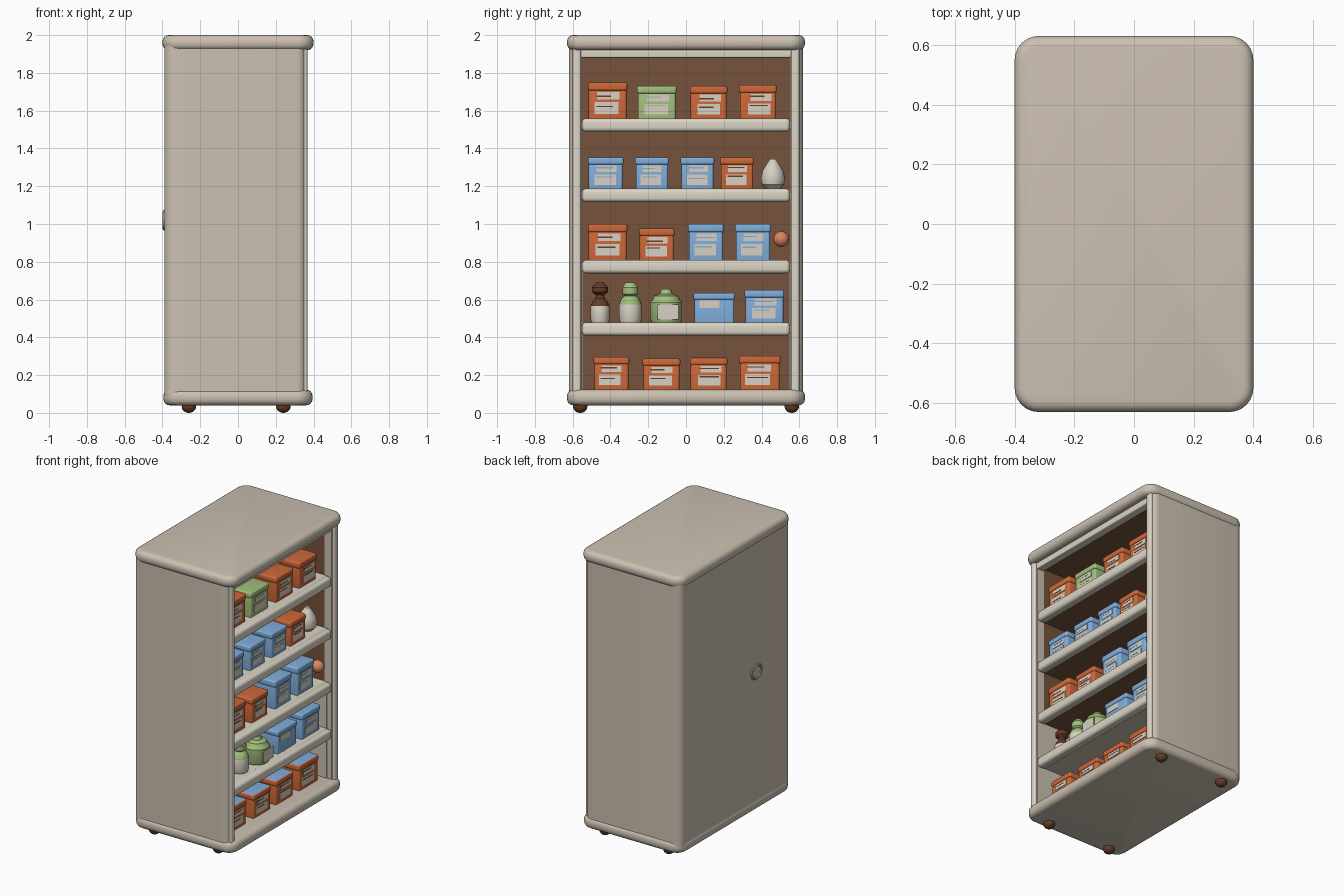
import bpy, bmesh, math, random
from mathutils import Vector, Matrix

random.seed(4)
if "Cube" in bpy.data.objects:
    bpy.data.objects.remove(bpy.data.objects["Cube"])
made = []


def material(name, rgb):
    m = bpy.data.materials.new(name)
    m.use_nodes = True
    m.diffuse_color = (*rgb, 1)
    node = m.node_tree.nodes["Principled BSDF"]
    node.inputs["Base Color"].default_value = (*rgb, 1)
    node.inputs["Roughness"].default_value = 0.8
    return m


CREAM = material("warm cream", (0.60, 0.53, 0.44))
IVORY = material("ivory", (0.72, 0.67, 0.57))
BROWN = material("wood brown", (0.18, 0.085, 0.045))
ORANGE = material("orange", (0.62, 0.14, 0.04))
BLUE = material("sky blue", (0.22, 0.43, 0.72))
GREEN = material("leaf green", (0.36, 0.53, 0.20))
LABEL = material("label white", (0.68, 0.63, 0.55))
DARK = material("dark brown", (0.13, 0.045, 0.02))
SALMON = material("salmon", (0.70, 0.24, 0.12))


def finish(name, bm, *mats):
    bmesh.ops.recalc_face_normals(bm, faces=bm.faces)
    me = bpy.data.meshes.new(name)
    bm.to_mesh(me)
    bm.free()
    for m in mats:
        me.materials.append(m)
    ob = bpy.data.objects.new(name, me)
    bpy.context.scene.collection.objects.link(ob)
    made.append(ob)
    return ob


def block(name, lo, hi, mat, corner=0, edge=0, top=None, under=None):
    """Box with rounded upright corners, softened rims and optional top or underside colour."""
    bm = bmesh.new()
    lo, hi = Vector(lo), Vector(hi)
    bmesh.ops.create_cube(bm, size=1, matrix=Matrix.Translation((lo + hi) / 2)
                          @ Matrix.Diagonal((*(hi - lo), 1)))
    if corner:
        up = [e for e in bm.edges if abs(e.verts[0].co.z - e.verts[1].co.z) > 1e-4]
        bmesh.ops.bevel(bm, geom=up, offset=corner, segments=6, profile=0.5, affect='EDGES')
    if edge:
        rim = [e for e in bm.edges if abs(e.verts[0].co.z - e.verts[1].co.z) < 1e-5]
        bmesh.ops.bevel(bm, geom=rim, offset=edge, segments=4, profile=0.5, affect='EDGES')
    bm.normal_update()
    for f in bm.faces:
        if top and f.normal.z > 0.9:
            f.material_index = 1
        if under and f.normal.z < -0.9:
            f.material_index = 1
    return finish(name, bm, mat, *[m for m in (top or under,) if m])


def lathe(name, x, y, profile, low, high, split):
    """Turned shape from (radius, height) points, two colours divided at a height."""
    bm = bmesh.new()
    n = 20
    rings = [[bm.verts.new((x + r * math.cos(k * math.tau / n),
                            y + r * math.sin(k * math.tau / n), z)) for k in range(n)]
             for r, z in profile]
    for a, b in zip(rings, rings[1:]):
        for k in range(n):
            f = bm.faces.new((a[k], a[(k + 1) % n], b[(k + 1) % n], b[k]))
            f.material_index = int(f.calc_center_median().z > split)
    bm.faces.new(rings[0])
    bm.faces.new(rings[-1]).material_index = 1
    return finish(name, bm, low, high)


def ball(name, centre, size, mat):
    bm = bmesh.new()
    bmesh.ops.create_uvsphere(bm, u_segments=20, v_segments=12, radius=1,
                              matrix=Matrix.Translation(centre) @ Matrix.Diagonal((*size, 1)))
    return finish(name, bm, mat)


# Cabinet shell: U-shaped plan with rounded corners, extruded upward
BACK, FRONT, STRIP = 0.0, 0.36, 0.29
OUT, INN, R = 0.62, 0.55, 0.05
half = [(BACK, INN), (STRIP, INN), (FRONT - 0.015, INN), (FRONT, INN + 0.015)]
for cx, start in ((FRONT - R, 0), (-0.39 + R, 90)):
    for k in range(7):
        a = math.radians(start + k * 15)
        half.append((cx + R * math.cos(a), OUT - R + R * math.sin(a)))
plan = half + [(x, -y) for x, y in reversed(half)]
bm = bmesh.new()
face = bm.faces.new([bm.verts.new((x, y, 0.08)) for x, y in plan])
ext = bmesh.ops.extrude_face_region(bm, geom=[face])
bmesh.ops.translate(bm, vec=(0, 0, 1.87), verts=[v for v in ext["geom"] if isinstance(v, bmesh.types.BMVert)])
for f in bm.faces:
    c = f.calc_center_median()
    if len(f.verts) == 4 and abs(c.y) < INN + 0.001 and -0.01 < c.x < STRIP:
        f.material_index = 1
finish("cabinet_shell", bm, CREAM, BROWN)

# Top and base slabs, header and ceiling
block("top_slab", (-0.40, -0.63, 1.92), (0.40, 0.63, 2.0), CREAM, 0.08, 0.034)
block("base_slab", (-0.395, -0.63, 0.04), (0.395, 0.63, 0.123), CREAM, 0.08, 0.034)
block("header_rail", (0.29, -0.56, 1.88), (0.35, 0.56, 1.93), IVORY, 0, 0.008)
block("ceiling_board", (-0.01, -0.555, 1.895), (0.30, 0.555, 1.93), BROWN)
for s, side in ((1, "left"), (-1, "right")):
    ys = sorted((s * 0.546, s * 0.555))
    block(side + "_lower_lining", (-0.001, ys[0], 0.11), (0.31, ys[1], 0.76), CREAM)
    ys = sorted((s * 0.555, s * 0.60))
    block(side + "_front_post", (0.33, ys[0], 0.10), (0.368, ys[1], 1.93), IVORY, 0.014)

# Feet
for x in (-0.26, 0.24):
    for y in (-0.56, 0.56):
        ball("foot", (x, y, 0.033), (0.038, 0.038, 0.033), DARK)

# Shelves with soft front rails
FLOORS = (1.555, 1.183, 0.805, 0.475, 0.122)
for i, z in enumerate(FLOORS[:4]):
    block("shelf_board", (-0.01, -0.552, z - 0.055), (0.31, 0.552, z), IVORY,
          under=CREAM if i == 3 else BROWN)
    block("shelf_rail", (0.285, -0.55, z - 0.066), (0.352, 0.55, z + 0.004), IVORY, 0.02, 0.02)


# Boxes with lids, labels and print lines
def carton(y0, y1, z, height, mat, top=None, plain=False):
    x0, x1, w = 0.10, 0.285, y1 - y0
    seam = z + height * 0.80
    block("box_body", (x0, y0 + 0.005, z - 0.003), (x1 - 0.005, y1 - 0.005, seam), mat, 0.012, 0.006)
    block("box_lid", (x0 - 0.003, y0, seam - 0.004), (x1, y1, z + height), mat, 0.014, 0.01, top=top)
    mid = (y0 + y1) / 2

    def plate(name, a, b, low, high, m, out):
        block(name, (x1 - 0.009, mid + a * w, z + low * height),
              (x1 - 0.005 + out, mid + b * w, z + high * height), m)
    if plain:
        plate("box_label", -0.36, 0.12, 0.50, 0.76, LABEL, 0.003)
        return
    shift = random.uniform(-0.05, 0.05)
    pale = LABEL
    plate("box_label", shift - 0.30, shift + 0.30, 0.14, 0.46, pale, 0.003)
    plate("box_title", shift - 0.24, shift + 0.32, 0.54, 0.74, pale, 0.003)
    for k in range(2):
        h = (0.36, 0.63)[k] + random.uniform(-0.04, 0.04)
        plate("print_line", shift - 0.26, shift + random.uniform(0.1, 0.26), h, h + 0.035,
              DARK if mat == ORANGE else mat, 0.004)


ROWS = (
    ((-0.52, -0.31, 0.195, ORANGE), (-0.26, -0.05, 0.175, GREEN),
     (0.02, 0.22, 0.175, ORANGE), (0.28, 0.48, 0.18, ORANGE)),
    ((-0.52, -0.33, 0.17, BLUE), (-0.27, -0.09, 0.17, BLUE),
     (-0.03, 0.15, 0.17, BLUE), (0.18, 0.36, 0.17, ORANGE)),
    ((-0.52, -0.31, 0.195, ORANGE), (-0.25, -0.06, 0.17, ORANGE),
     (0.01, 0.20, 0.195, BLUE), (0.26, 0.45, 0.195, BLUE)),
    ((0.04, 0.26, 0.16, BLUE), (0.31, 0.52, 0.175, BLUE)),
    ((-0.49, -0.30, 0.175, ORANGE), (-0.23, -0.03, 0.165, ORANGE),
     (0.02, 0.22, 0.17, ORANGE), (0.28, 0.50, 0.18, ORANGE)),
)
for r, (floor, row) in enumerate(zip(FLOORS, ROWS)):
    for y0, y1, h, mat in row:
        carton(y0, y1, floor, h, mat, BLUE if r == 4 else None, r == 3 and y0 < 0.1)


# Bottles, jar, pear-shaped vase and round knob
def turned(name, y, floor, scale, outline, low, high, split):
    lathe(name, 0.22, y, [(r * scale, floor + z) for r, z in outline], low, high, floor + split)


z = FLOORS[3]
turned("brown_bottle", -0.455, z, 0.05, ((0.9, 0), (1, 0.02), (1, 0.09), (0.8, 0.115), (0.5, 0.13),
       (0.45, 0.15), (0.85, 0.165), (0.85, 0.19), (0.4, 0.215)), LABEL, DARK, 0.1)
turned("green_bottle", -0.295, z, 0.06, ((0.9, 0), (1, 0.02), (1, 0.1), (0.8, 0.13), (0.5, 0.145),
       (0.7, 0.155), (0.7, 0.19), (0.4, 0.215)), LABEL, GREEN, 0.1)
turned("green_jar", -0.105, z, 0.085, ((0.9, 0), (1, 0.02), (1, 0.11), (0.85, 0.125), (0.75, 0.145),
       (0.4, 0.155), (0.3, 0.18)), GREEN, GREEN, 0.1)
block("jar_label", (0.296, -0.15, z + 0.02), (0.305, -0.04, z + 0.1), LABEL)
turned("pear_vase", 0.46, FLOORS[1], 0.065, ((0.5, 0), (0.9, 0.025), (1, 0.06), (0.85, 0.1),
       (0.5, 0.135), (0.25, 0.16)), DARK, LABEL, 0.012)
ball("round_knob", (0.27, 0.505, 0.92), (0.045, 0.042, 0.042), SALMON)

# Small raised loop on the rear panel
bm = bmesh.new()
n, m = 20, 8
ring = []
for k in range(n):
    a = k * math.tau / n
    ring.append([bm.verts.new((-0.389 + 0.01 * math.sin(b),
                               -0.23 + math.cos(a) * (0.055 + 0.01 * math.cos(b)),
                               1.02 + math.sin(a) * (0.045 + 0.01 * math.cos(b))))
                 for b in (j * math.tau / m for j in range(m))])
for k in range(n):
    for j in range(m):
        p, q = ring[k], ring[(k + 1) % n]
        bm.faces.new((p[j], q[j], q[(j + 1) % m], p[(j + 1) % m]))
finish("rear_loop", bm, CREAM)

# Smooth shading with sharp edges kept
bpy.ops.object.select_all(action='DESELECT')
for ob in made:
    ob.select_set(True)
bpy.context.view_layer.objects.active = made[0]
bpy.ops.object.shade_smooth_by_angle(angle=math.radians(35))
